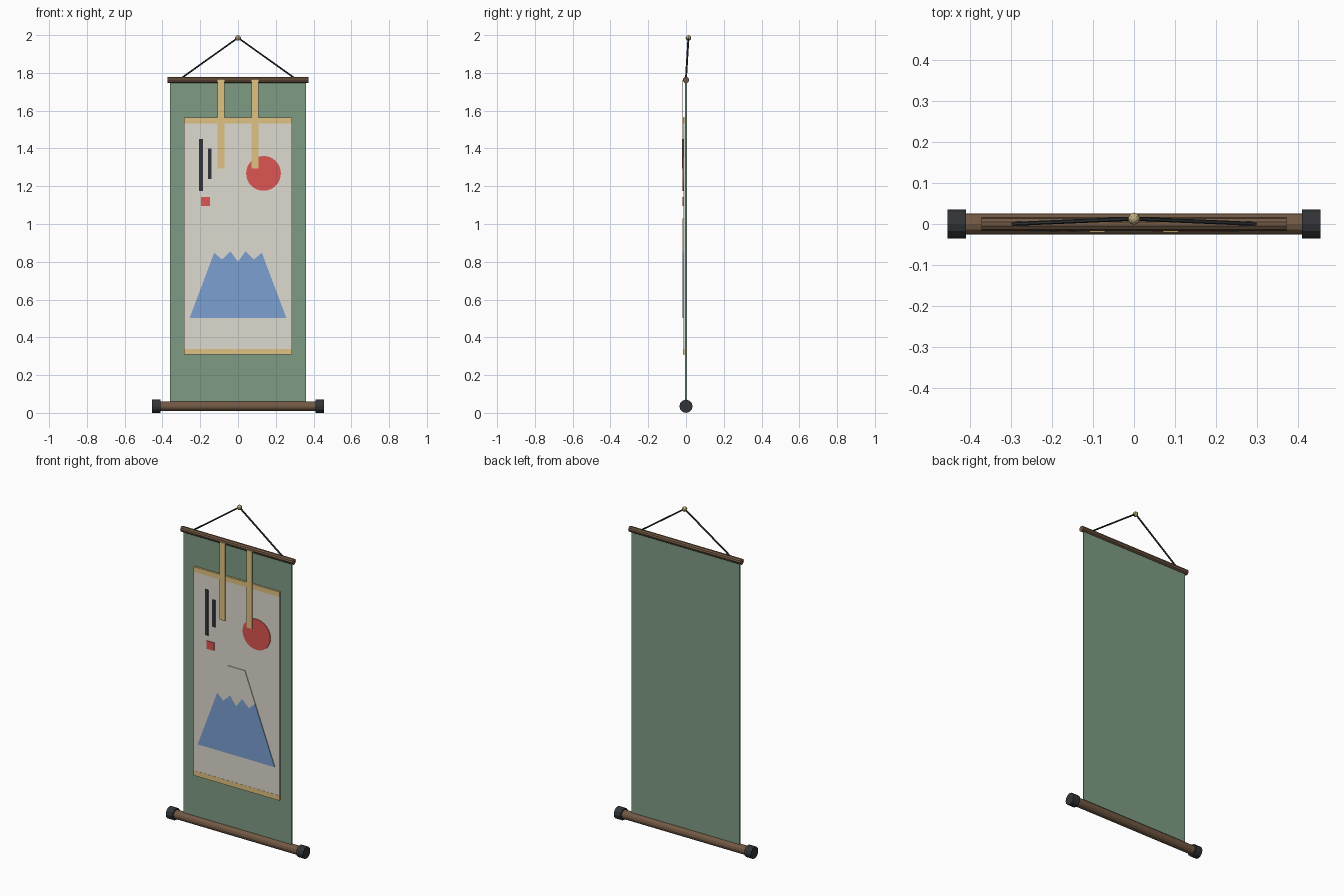
import bpy, bmesh, math
from mathutils import Vector

if "Cube" in bpy.data.objects:
    bpy.data.objects.remove(bpy.data.objects["Cube"])


def material(name, rgb):
    m = bpy.data.materials.new(name)
    m.diffuse_color = (*rgb, 1)
    m.use_nodes = True
    m.node_tree.nodes["Principled BSDF"].inputs["Base Color"].default_value = m.diffuse_color
    return m


GREEN = material("green cloth", (0.21, 0.33, 0.23))
PAPER = material("paper", (0.73, 0.70, 0.63))
GOLD = material("gold silk", (0.74, 0.54, 0.22))
RED = material("red", (0.72, 0.09, 0.085))
BLUE = material("mountain blue", (0.20, 0.35, 0.64))
INK = material("ink black", (0.032, 0.034, 0.038))
WOOD = material("brown wood", (0.17, 0.10, 0.058))
BRASS = material("brass", (0.52, 0.42, 0.20))


def finish(name, bm, mat):
    bmesh.ops.recalc_face_normals(bm, faces=bm.faces)
    me = bpy.data.meshes.new(name)
    bm.to_mesh(me)
    bm.free()
    me.materials.append(mat)
    ob = bpy.data.objects.new(name, me)
    bpy.context.collection.objects.link(ob)
    return ob


def plate(name, outline, y_front, y_back, mat):
    """Flat x-z outline given thickness along y."""
    bm = bmesh.new()
    face = bm.faces.new([bm.verts.new((x, y_front, z)) for x, z in outline])
    new = bmesh.ops.extrude_face_region(bm, geom=[face])["geom"]
    verts = [v for v in new if isinstance(v, bmesh.types.BMVert)]
    bmesh.ops.translate(bm, verts=verts, vec=(0, y_back - y_front, 0))
    return finish(name, bm, mat)


def rect(name, x0, x1, z0, z1, y_front, y_back, mat):
    return plate(name, [(x0, z0), (x1, z0), (x1, z1), (x0, z1)], y_front, y_back, mat)


def rod(name, a, b, r, sides, mat):
    """Straight cylinder between two points."""
    a, b = Vector(a), Vector(b)
    bm = bmesh.new()
    bmesh.ops.create_cone(bm, cap_ends=True, segments=sides, radius1=r, radius2=r,
                          depth=(b - a).length)
    bm.transform(Vector((0, 0, 1)).rotation_difference(b - a).to_matrix().to_4x4())
    bmesh.ops.translate(bm, verts=bm.verts, vec=(a + b) / 2)
    return finish(name, bm, mat)


# Cloth backing, paper and gold bands
rect("cloth_backing", -0.36, 0.36, 0.036, 1.762, -0.004, 0.004, GREEN)
rect("paper_panel", -0.285, 0.285, 0.338, 1.533, -0.014, -0.004, PAPER)
rect("top_band", -0.285, 0.285, 1.533, 1.563, -0.015, -0.004, GOLD)
rect("bottom_band", -0.285, 0.285, 0.308, 0.338, -0.015, -0.004, GOLD)

# Painted mountain with jagged snow line
zigzag = [(-0.126, 0.848), (-0.085, 0.812), (-0.04, 0.855), (0, 0.80),
          (0.04, 0.855), (0.085, 0.812), (0.126, 0.848)]
plate("mountain", [(0.256, 0.503), (-0.256, 0.503)] + zigzag, -0.018, -0.013, BLUE)
plate("snow_cap", zigzag + [(0.058, 1.03), (-0.058, 1.03)], -0.018, -0.013, PAPER)

# Sun, brush strokes and seal
sun = [(0.135 + 0.092 * math.cos(math.tau * i / 32),
        1.268 + 0.092 * math.sin(math.tau * i / 32)) for i in range(32)]
plate("sun", sun, -0.018, -0.013, RED)
rect("long_stroke", -0.207, -0.186, 1.174, 1.449, -0.018, -0.013, INK)
rect("short_stroke", -0.159, -0.139, 1.237, 1.40, -0.018, -0.013, INK)
rect("seal", -0.197, -0.148, 1.094, 1.142, -0.018, -0.013, RED)

# Wooden rods
rod("top_rod", (-0.373, 0, 1.762), (0.373, 0, 1.762), 0.017, 10, WOOD)
rod("bottom_roller", (-0.42, 0, 0.035), (0.42, 0, 0.035), 0.026, 12, WOOD)

# Mirrored parts: hanging strips, roller caps and cords
for side, s in (("left", -1), ("right", 1)):
    x = 0.09 * s
    rect(side + "_hanging_strip", x - 0.019, x + 0.019, 1.295, 1.762, -0.021, -0.0175, GOLD)
    rod(side + "_roller_cap", (0.411 * s, 0, 0.035), (0.456 * s, 0, 0.035), 0.035, 12, INK)
    rod(side + "_cord", (0.30 * s, 0, 1.772), (0, 0.013, 1.986), 0.005, 6, INK)

# Hanging knob
bm = bmesh.new()
bmesh.ops.create_uvsphere(bm, u_segments=8, v_segments=6, radius=0.015)
bmesh.ops.translate(bm, verts=bm.verts, vec=(0, 0.013, 1.985))
finish("hanging_knob", bm, BRASS)
